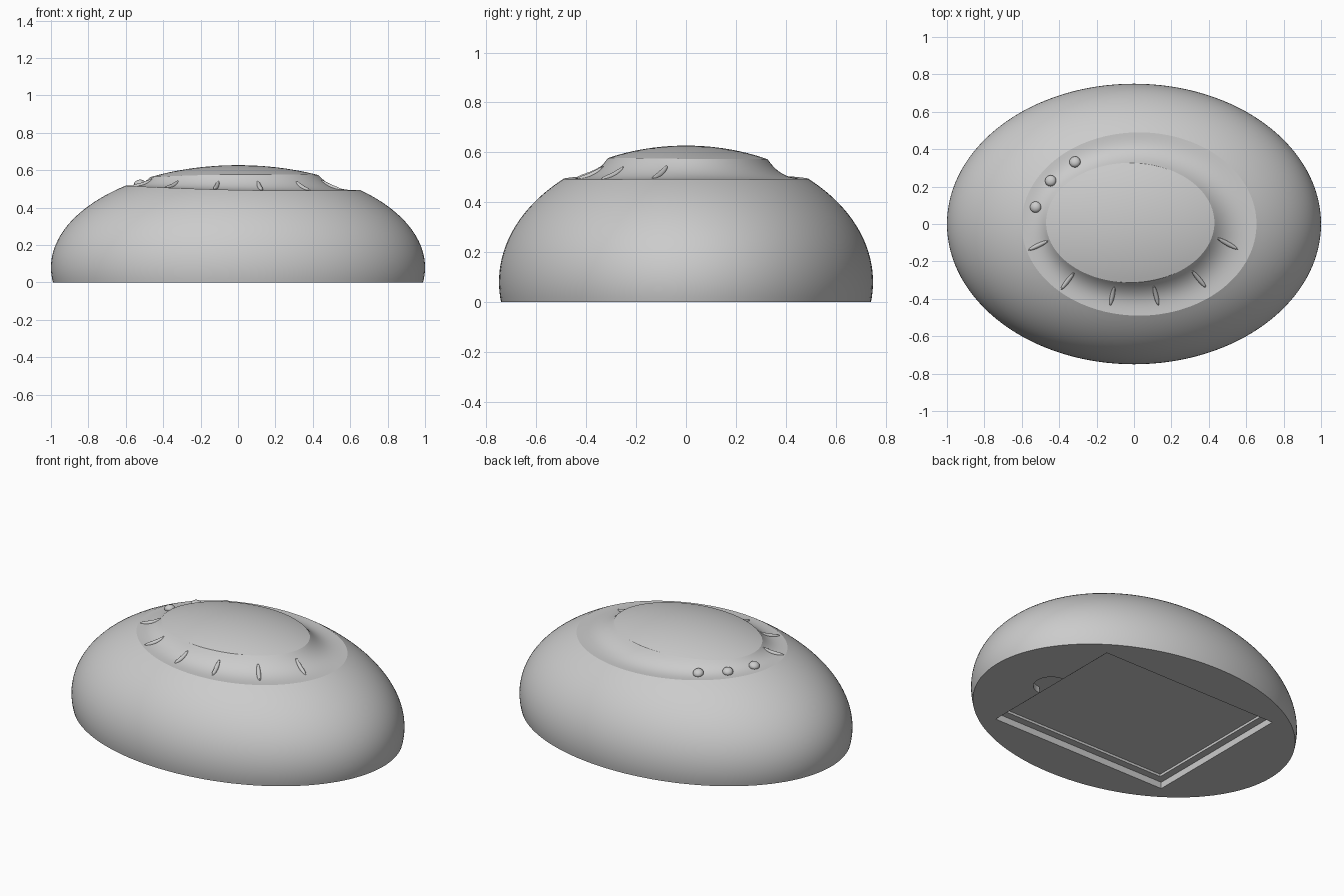
import bpy, bmesh, math
from mathutils import Vector, Matrix
from mathutils.bvhtree import BVHTree

if "Cube" in bpy.data.objects:
    bpy.data.objects.remove(bpy.data.objects["Cube"])

grey = bpy.data.materials.new("plain grey")
grey.use_nodes = True
grey.diffuse_color = (0.6, 0.6, 0.6, 1)
grey.node_tree.nodes["Principled BSDF"].inputs["Base Color"].default_value = (0.6, 0.6, 0.6, 1)

SEGMENTS = 128
RADII = Vector((1.0, 0.75, 0.547))
MIDDLE = Vector((0, 0, 0.08))


def make_object(name, bm):
    bmesh.ops.recalc_face_normals(bm, faces=bm.faces)
    mesh = bpy.data.meshes.new(name)
    bm.to_mesh(mesh)
    bm.free()
    mesh.materials.append(grey)
    ob = bpy.data.objects.new(name, mesh)
    bpy.context.collection.objects.link(ob)
    return ob


def activate(ob):
    bpy.ops.object.select_all(action='DESELECT')
    ob.select_set(True)
    bpy.context.view_layer.objects.active = ob


def smooth(ob):
    activate(ob)
    bpy.ops.object.shade_smooth_by_angle(angle=math.radians(20))


def on_body(direction):
    return direction * RADII + MIDDLE


def rim(t, cx, cy, a, b):
    # Unit direction of an ellipse lying on the dome
    x = cx + a * math.cos(t)
    y = (cy + b * math.sin(t)) / RADII.y
    return Vector((x, y, math.sqrt(1 - x * x - y * y)))


def profile(t):
    # Section from the base, over the side, through the dished ring to the cap
    outer = rim(t, 0.027, 0, 0.628, 0.49)
    inner = rim(t, -0.02, 0.007, 0.45, 0.32)
    points = []
    dip = -math.asin(MIDDLE.z / RADII.z)
    for i in range(4):
        a = dip * (1 - i / 4)
        points.append(on_body(Vector((math.cos(a) * math.cos(t), math.cos(a) * math.sin(t), math.sin(a)))))
    equator = Vector((math.cos(t), math.sin(t), 0))
    points += [on_body(equator.slerp(outer, i / 20)) for i in range(20)]
    start, end = on_body(outer), on_body(inner)
    for i in range(16):
        f = i / 16
        p = start.lerp(end, f)
        p.z = start.z + (end.z - start.z) * f ** 3
        points.append(p)
    up = Vector((0, 0, 1))
    points += [on_body(inner.slerp(up, i / 12)) for i in range(12)]
    return points


# Domed body
bm = bmesh.new()
columns = [[bm.verts.new(p) for p in profile(math.tau * i / SEGMENTS)] for i in range(SEGMENTS)]
summit = bm.verts.new(on_body(Vector((0, 0, 1))))
for i, col in enumerate(columns):
    nxt = columns[(i + 1) % SEGMENTS]
    for j in range(len(col) - 1):
        bm.faces.new((col[j], nxt[j], nxt[j + 1], col[j + 1]))
    bm.faces.new((col[-1], nxt[-1], summit))
bm.faces.new([c[0] for c in reversed(columns)])
bmesh.ops.recalc_face_normals(bm, faces=bm.faces)
surface = BVHTree.FromBMesh(bm)
body = make_object("domed_body", bm)


def drop(x, y):
    hit = surface.ray_cast(Vector((x, y, 2)), Vector((0, 0, -1)))
    return hit[0], hit[1]


# Underside hatch recess, its deeper floor and the finger notch
def box_cutter(name, width, length, depth):
    cutter = bmesh.new()
    bmesh.ops.create_cube(cutter, size=1, matrix=Matrix.Diagonal((width, length, depth * 2, 1)))
    return make_object(name, cutter)


notch = bmesh.new()
bmesh.ops.create_cone(notch, cap_ends=True, segments=40, radius1=0.1, radius2=0.1, depth=0.076,
                      matrix=Matrix.Translation((0.6, 0, 0)))
cutters = [box_cutter("hatch_cutter", 1.2, 0.96, 0.04),
           box_cutter("hatch_floor_cutter", 1.11, 0.87, 0.055),
           make_object("notch_cutter", notch)]
activate(body)
for cutter in cutters:
    cutter.hide_render = True
    mod = body.modifiers.new("cut", 'BOOLEAN')
    mod.operation = 'DIFFERENCE'
    mod.solver = 'EXACT'
    mod.object = cutter
    bpy.ops.object.modifier_apply(modifier=mod.name)
for cutter in cutters:
    bpy.data.objects.remove(cutter)
smooth(body)

# Raised ribs draped over the dished ring: inner end, outer end
ribs = [((-0.46, -0.09), (-0.565, -0.14)), ((-0.32, -0.26), (-0.39, -0.35)),
        ((-0.105, -0.335), (-0.127, -0.435)), ((0.105, -0.33), (0.13, -0.435)),
        ((0.31, -0.25), (0.385, -0.34)), ((0.445, -0.075), (0.555, -0.135))]
for n, (a, b) in enumerate(ribs):
    a, b = Vector(a), Vector(b)
    along = (b - a) / 2
    across = Vector((-along.y, along.x)).normalized() * 0.012
    bm = bmesh.new()
    bmesh.ops.create_uvsphere(bm, u_segments=20, v_segments=12, radius=1)
    for v in bm.verts:
        flat = (a + b) / 2 + along * v.co.x + across * v.co.y
        point, _ = drop(flat.x, flat.y)
        v.co = point + Vector((0, 0, 0.013 * v.co.z))
    smooth(make_object(f"rib_{n + 1}", bm))

# Small round buttons
for n, (x, y) in enumerate([(-0.315, 0.33), (-0.445, 0.23), (-0.525, 0.09)]):
    point, normal = drop(x, y)
    turn = normal.to_track_quat('Z', 'Y').to_matrix().to_4x4()
    place = Matrix.Translation(point + normal * 0.006) @ turn @ Matrix.Diagonal((0.03, 0.03, 0.022, 1))
    bm = bmesh.new()
    bmesh.ops.create_uvsphere(bm, u_segments=24, v_segments=14, radius=1, matrix=place)
    smooth(make_object(f"button_{n + 1}", bm))
